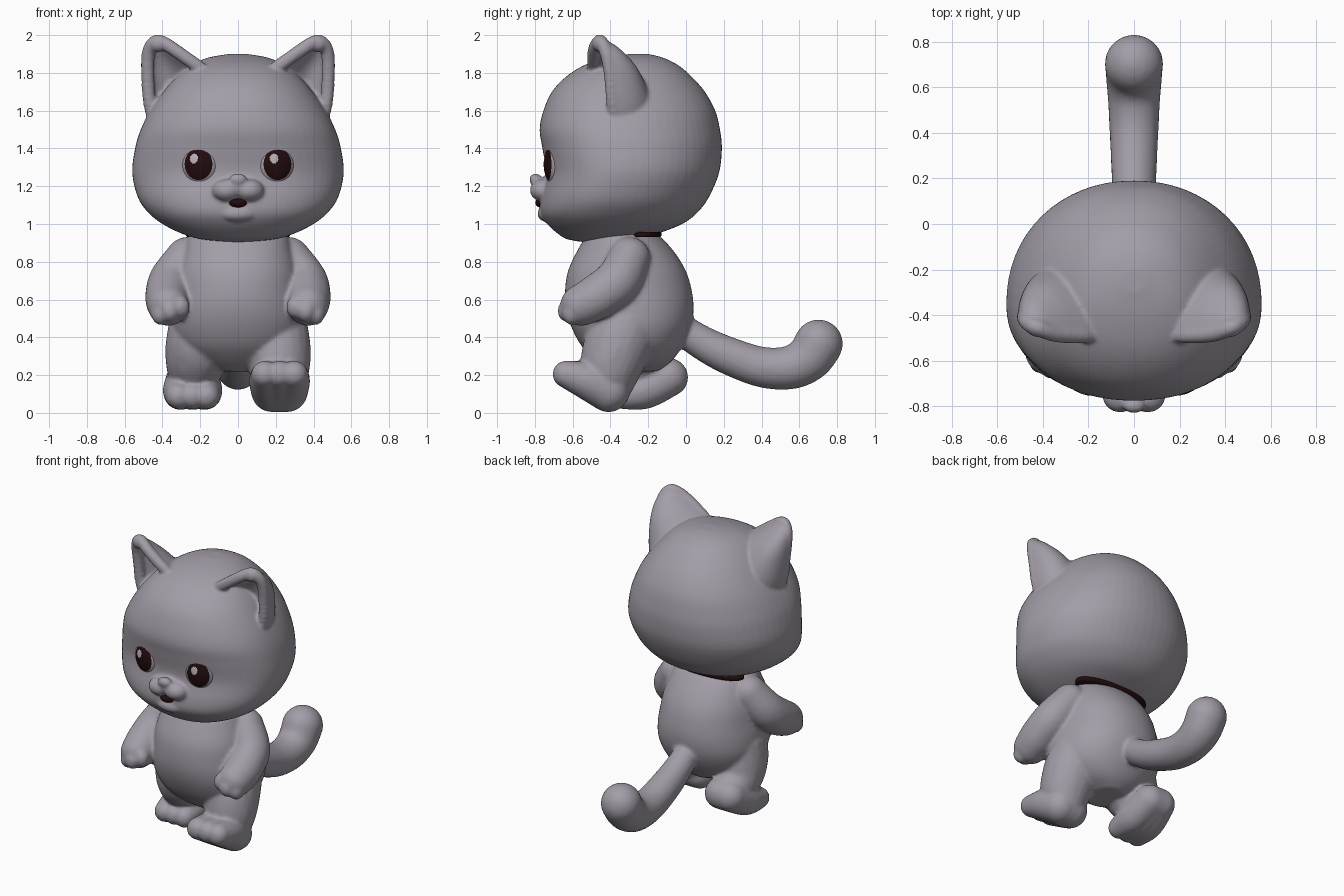
import bpy, bmesh, math
from mathutils import Vector, Matrix

if "Cube" in bpy.data.objects:
    bpy.data.objects.remove(bpy.data.objects["Cube"])


def material(name, rgb):
    m = bpy.data.materials.new(name)
    m.diffuse_color = (*rgb, 1)
    m.use_nodes = True
    m.node_tree.nodes["Principled BSDF"].inputs["Base Color"].default_value = m.diffuse_color
    return m


FUR = material("grey fur", (0.365, 0.335, 0.385))
DARK = material("dark brown", (0.016, 0.0035, 0.004))
SHINE = material("eye highlight", (0.48, 0.44, 0.48))


def spline(rows, steps):
    """Smooth Catmull-Rom interpolation of rows of numbers."""
    out = []
    for i in range(len(rows) - 1):
        a, b = rows[max(i - 1, 0)], rows[i]
        c, d = rows[i + 1], rows[min(i + 2, len(rows) - 1)]
        for k in range(steps):
            t = k / steps
            out.append([0.5 * (2 * q + (r - p) * t + (2 * p - 5 * q + 4 * r - s) * t * t
                               + (3 * q - p - 3 * r + s) * t ** 3)
                        for p, q, r, s in zip(a, b, c, d)])
    return out + [list(rows[-1])]


def loft(bm, rings):
    """Skin a list of closed point rings and cap both ends."""
    vs = [[bm.verts.new(p) for p in ring] for ring in rings]
    n = len(vs[0])
    for a, b in zip(vs, vs[1:]):
        for i in range(n):
            j = (i + 1) % n
            bm.faces.new((a[i], a[j], b[j], b[i]))
    bm.faces.new(vs[0][::-1])
    bm.faces.new(vs[-1])


def egg(bm, rows, power=2.15, n=64, widest=0.45):
    """Loft of rounded cross-sections: rows of z, half width, front y, back y."""
    rings = []
    for z, w, yf, yb in spline(rows, 4):
        yc = yf + (yb - yf) * widest
        ring = []
        for i in range(n):
            a = 2 * math.pi * i / n
            c, s = math.cos(a), math.sin(a)
            x = w * math.copysign(abs(c) ** (2 / power), c)
            depth = yb - yc if s > 0 else yc - yf
            ring.append((x, yc + depth * math.copysign(abs(s) ** (2 / power), s), z))
        rings.append(ring)
    loft(bm, rings)


def blob(bm, pos, size):
    m = Matrix.Translation(pos) @ Matrix.Diagonal((*size, 1))
    bmesh.ops.create_icosphere(bm, subdivisions=3, radius=1, matrix=m)


def limb(bm, rows, steps=7):
    """Chain of balls along a path of x, y, z, radius."""
    for x, y, z, r in spline(rows, steps):
        blob(bm, (x, y, z), (r, r, r))


def finish(bm, name, mats):
    bmesh.ops.recalc_face_normals(bm, faces=bm.faces)
    for f in bm.faces:
        f.smooth = True
    me = bpy.data.meshes.new(name)
    bm.to_mesh(me)
    bm.free()
    for m in mats:
        me.materials.append(m)
    ob = bpy.data.objects.new(name, me)
    bpy.context.collection.objects.link(ob)
    return ob


def fuse(ob, voxel, smooth):
    """Melt overlapping volumes into one soft skin."""
    r = ob.modifiers.new("fuse", 'REMESH')
    r.mode = 'VOXEL'
    r.voxel_size = voxel
    r.use_smooth_shade = True
    s = ob.modifiers.new("soften", 'SMOOTH')
    s.factor = 0.5
    s.iterations = smooth


# Head: skull, ears, muzzle, nose and chin
bm = bmesh.new()
egg(bm, [(.905, .05, -.55, -.45), (.92, .20, -.63, -.28), (.95, .30, -.68, -.15),
         (1.0, .40, -.735, -.02), (1.06, .475, -.77, .06), (1.14, .53, -.768, .12),
         (1.27, .56, -.742, .175), (1.4, .545, -.76, .19), (1.5, .515, -.775, .18),
         (1.6, .465, -.755, .155), (1.7, .395, -.71, .10), (1.78, .325, -.635, .03),
         (1.84, .25, -.54, -.04), (1.88, .16, -.42, -.12), (1.9, .05, -.3, -.2)], widest=.42)
# each ear row: inner edge x y z, outer edge x y z, back depth
EAR = [(.12, -.49, 1.78, .45, -.37, 1.46, .26),
       (.175, -.505, 1.845, .495, -.385, 1.62, .235),
       (.255, -.51, 1.90, .508, -.395, 1.78, .185),
       (.32, -.505, 1.942, .507, -.41, 1.88, .125),
       (.36, -.49, 1.965, .492, -.43, 1.935, .08),
       (.39, -.475, 1.975, .465, -.45, 1.965, .045)]
for side in (-1, 1):
    rings = []
    for row in spline(EAR, 5):
        a, b, back = Vector(row[:3]), Vector(row[3:6]), row[6]
        mid, half = (a + b) / 2, (b - a) / 2
        ring = []
        for i in range(40):
            t = 2 * math.pi * i / 40
            s = math.sin(t)
            # bulging back, hollow front
            dy = back * s if s > 0 else back * (0.2 * s + 0.7 * abs(s) ** 3)
            p = mid + half * math.cos(t) + Vector((0, dy, 0))
            ring.append((side * p.x, p.y, p.z))
        rings.append(ring)
        # rounded rim along both edges
        r = min(.036, half.length * .8)
        for p in (a, b):
            q = p + (mid - p).normalized() * r
            blob(bm, (side * q.x, q.y + .008, q.z), (r, r, r))
    loft(bm, rings)
    blob(bm, (side * .42, -.455, 1.955), (.052, .042, .046))
    blob(bm, (side * .06, -.755, 1.178), (.078, .072, .06))
blob(bm, (0, -.75, 1.195), (.08, .068, .055))
blob(bm, (0, -.797, 1.235), (.048, .033, .033))
blob(bm, (0, -.735, 1.055), (.10, .052, .045))
fuse(finish(bm, "head", [FUR]), 0.010, 5)

# Mouth
bm = bmesh.new()
blob(bm, (0, -.768, 1.112), (.048, .030, .025))
finish(bm, "mouth", [DARK])

# Eyes: pale rim, dark iris and small highlight chosen by face position
for side in (-1, 1):
    bm = bmesh.new()
    turn = Matrix.Rotation(side * math.radians(13), 4, 'Z')
    bmesh.ops.create_uvsphere(bm, u_segments=64, v_segments=48, radius=1,
                              matrix=Matrix.Rotation(math.pi / 2, 4, 'X'))
    for f in bm.faces:
        c = f.calc_center_median()
        if c.y < 0 and math.hypot(c.x, c.z) < 0.76:
            shine = math.hypot(c.x + .22, c.z - .26) < 0.23
            f.material_index = 2 if shine else 1
    place = Matrix.Translation((side * .2, -.691, 1.317)) @ turn @ Matrix.Diagonal((.1, .06, .112, 1))
    bmesh.ops.transform(bm, matrix=place, verts=bm.verts)
    finish(bm, "eye", [FUR, DARK, SHINE])

# Neck band: dark seam showing only under the back of the head
bm = bmesh.new()
egg(bm, [(.932, .27, -.31, -.135), (.94, .275, -.31, -.13), (.958, .27, -.31, -.13)])
finish(bm, "neck_band", [DARK])

# Body: torso, arms, walking legs and tail
bm = bmesh.new()
egg(bm, [(.22, .10, -.40, -.15), (.27, .22, -.47, -.08), (.35, .31, -.55, -.02),
         (.45, .35, -.605, .025), (.55, .35, -.635, .04), (.65, .335, -.64, .03),
         (.75, .32, -.625, 0), (.85, .29, -.58, -.06), (.93, .262, -.53, -.133),
         (.955, .22, -.48, -.18)])
for side in (-1, 1):
    limb(bm, [(side * .27, -.30, .82, .112), (side * .35, -.36, .70, .122),
              (side * .372, -.47, .615, .12), (side * .37, -.555, .57, .11)])
    for x, y, z in ((.305, -.612, .56), (.36, -.63, .54), (.41, -.605, .525)):
        blob(bm, (side * x, y, z), (.05, .05, .06))
# forward leg, heel down and toes raised
limb(bm, [(.185, -.32, .45, .185), (.205, -.365, .35, .18), (.22, -.40, .24, .16),
          (.22, -.415, .13, .122)])
for dx in (-.078, 0, .078):
    limb(bm, [(.22 + dx * .5, -.41, .115, .112), (.22 + dx * .8, -.52, .168, .1),
              (.22 + dx, -.635, .205, .072)])
# trailing leg, heel lifted
limb(bm, [(-.185, -.30, .45, .185), (-.205, -.29, .35, .18), (-.23, -.24, .25, .15),
          (-.24, -.13, .19, .118)])
for dx in (-.073, 0, .073):
    limb(bm, [(-.24 + dx * .5, -.09, .188, .102), (-.24 + dx * .8, -.22, .12, .1),
              (-.24 + dx, -.34, .09, .07)])
# tail
limb(bm, [(0, -.03, .45, .08), (0, .08, .375, .09), (0, .22, .305, .1), (0, .40, .243, .108),
          (0, .55, .24, .116), (0, .65, .29, .124), (0, .702, .366, .129)], 6)
fuse(finish(bm, "body", [FUR]), 0.012, 5)
